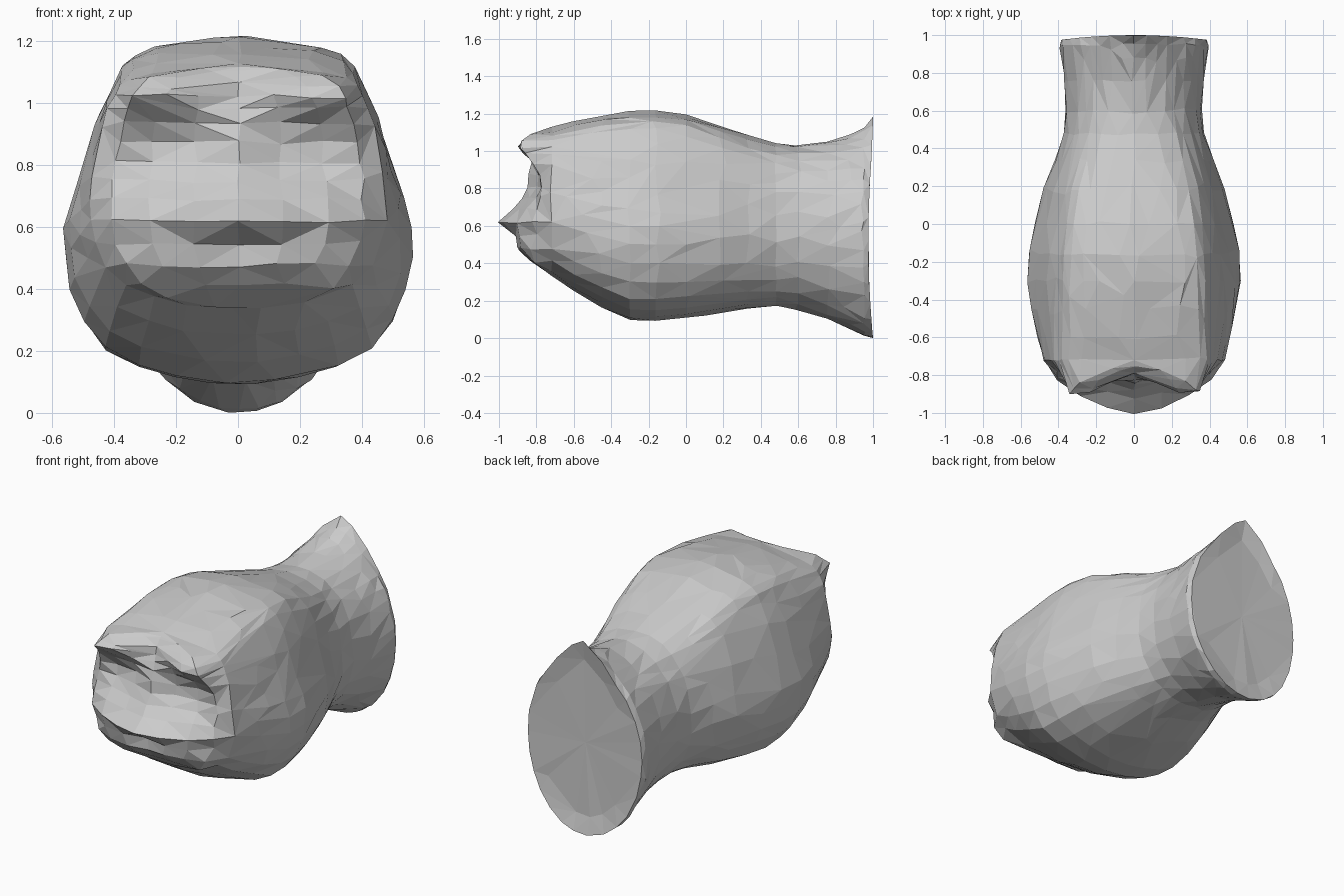
import bpy, bmesh, math, random

if "Cube" in bpy.data.objects:
    bpy.data.objects.remove(bpy.data.objects["Cube"])

random.seed(4)
HALF = 20                      # steps from top centre to bottom centre


def lerp_table(xs, ys, x):
    """Piecewise linear lookup."""
    if x <= xs[0]:
        return ys[0]
    for a, b, p, q in zip(xs, xs[1:], ys, ys[1:]):
        if x <= b:
            return p + (q - p) * (x - a) / (b - a)
    return ys[-1]


def spline(vals, t):
    """Catmull-Rom through evenly spaced values."""
    i = min(int(t), len(vals) - 2)
    f = t - i
    p0, p1, p2, p3 = (vals[max(0, min(len(vals) - 1, i + d))] for d in (-1, 0, 1, 2))
    return p1 + .5 * f * (p2 - p0 + f * (2 * p0 - 5 * p1 + 4 * p2 - p3
                                         + f * (3 * (p1 - p2) + p3 - p0)))


# Boxy-topped belly outline (half width fraction, height fraction), top to bottom
BELLY = [(0, 1), (.33, .98), (.60, .945), (.71, .87), (.81, .76), (.91, .60),
         (1, .45), (.97, .27), (.77, .10), (.36, .02), (0, 0)]


def outline(k, w):
    """Blend the belly outline (w=1) with an ellipse (w=0)."""
    t = k / HALF
    bx = spline([p[0] for p in BELLY], t * 10)
    bz = spline([p[1] for p in BELLY], t * 10)
    ex, ez = math.sin(math.pi * t), .5 + .5 * math.cos(math.pi * t)
    return ex + (bx - ex) * w, ez + (bz - ez) * w


def section(y, hw, zb, zt, w, spike=0, bow=0, square=0):
    """Closed ring; spike lifts the top centre, bow pulls sides in, square widens the top."""
    right = []
    for k in range(HALF + 1):
        x, v = outline(k, w)
        x *= 1 + square * max(0, v - .45)
        z = zb + (zt - zb) * v + spike * max(0, 1 - k / 4)
        right.append((x * hw, y - bow * x * x, z))
    return right + [(-x, yy, z) for x, yy, z in right[-2:0:-1]]


# y, half width, bottom, top, belly blend, spike, bow, square
RINGS = [(1.0, .385, 0, 1.06, 0, .125, .025), (.955, .395, .01, 1.06, 0, .07, .01),
         (.88, .385, .045, 1.05, 0, .04, 0), (.76, .37, .10, 1.035, 0, .015, 0),
         (.60, .365, .15, 1.03, .15, 0, 0), (.48, .38, .17, 1.045, .35, 0, 0),
         (.34, .425, .16, 1.085, .6, 0, 0), (.18, .485, .135, 1.14, .8, 0, 0),
         (0, .525, .11, 1.195, 1, 0, 0), (-.16, .555, .092, 1.22, 1, 0, 0),
         (-.30, .56, .10, 1.213, 1, 0, 0), (-.45, .54, .165, 1.19, 1, 0, 0, .1),
         (-.60, .505, .25, 1.16, 1, 0, 0, .25), (-.72, .475, .335, 1.125, 1, 0, 0, .45)]

# Face depth by height on five columns: centre, inner eye, eye, outer eye, cheek
FX = [0, .14, .27, .36, .46]
FZ = [.335, .41, .485, .556, .62, .70, .80, .90, 1.02, 1.07, 1.125]
FACE = [[-.72, -.82, -.88, -.88, -1.0, -.91, -.85, -.83, -.80, -.79, -.75],
        [-.72, -.83, -.905, -.915, -.97, -.88, -.80, -.78, -.85, -.83, -.75],
        [-.72, -.82, -.88, -.89, -.92, -.85, -.77, -.77, -.91, -.88, -.76],
        [-.72, -.79, -.84, -.82, -.87, -.82, -.78, -.79, -.89, -.85, -.75],
        [-.70, -.75, -.78, -.75, -.78, -.77, -.75, -.76, -.79, -.77, -.72]]


def face_y(x, z):
    return lerp_table(FX, [lerp_table(FZ, col, z) for col in FACE], abs(x))


bm = bmesh.new()


def add_ring(pts, jitter=.005):
    return [bm.verts.new([c + random.uniform(-jitter, jitter) for c in p]) for p in pts]


def bridge(a, b):
    n = len(a)
    for i in range(n):
        j = (i + 1) % n
        bm.faces.new((a[i], a[j], b[j], b[i]))


def fan(ring, p):
    c = bm.verts.new(p)
    for i in range(len(ring)):
        bm.faces.new((ring[i], ring[(i + 1) % len(ring)], c))


# Body barrel from tail to face
rings = [add_ring(section(*r), 0 if r[0] == 1 else .005) for r in RINGS]
for a, b in zip(rings, rings[1:]):
    bridge(a, b)

# Shallow dished tail end
inner = add_ring([(x * .8, .975, .55 + (z - .55) * .8) for x, y, z in section(*RINGS[0])], .003)
bridge(inner, rings[0])
fan(inner, (0, .97, .55))

# Sculpted face: rows across the front opening, pushed to the brow, eye, lip and jaw depths
rim = section(*RINGS[-1])
edge = rings[-1]
COLS = [-.85, -.6, -.3, 0, .3, .6, .85]
rows = []
for k in range(1, HALF):
    hw, _, z = rim[k]
    pts = [(hw * u, face_y(hw * u, z), z) for u in COLS]
    rows.append([edge[-k]] + add_ring(pts, .008 if 4 < k < 17 else .002) + [edge[k]])
for a, b in zip(rows, rows[1:]):
    for i in range(len(a) - 1):
        bm.faces.new((a[i], a[i + 1], b[i + 1], b[i]))
for row, tip in ((rows[0], edge[0]), (rows[-1], edge[HALF])):
    for a, b in zip(row, row[1:]):
        bm.faces.new((a, b, tip))

bmesh.ops.recalc_face_normals(bm, faces=bm.faces)
bmesh.ops.triangulate(bm, faces=bm.faces)
mesh = bpy.data.meshes.new("fish_body")
bm.to_mesh(mesh)
bm.free()
body = bpy.data.objects.new("fish_body", mesh)
bpy.context.collection.objects.link(body)

# Reduce to irregular flat facets
dec = body.modifiers.new("facets", 'DECIMATE')
dec.ratio = .62
